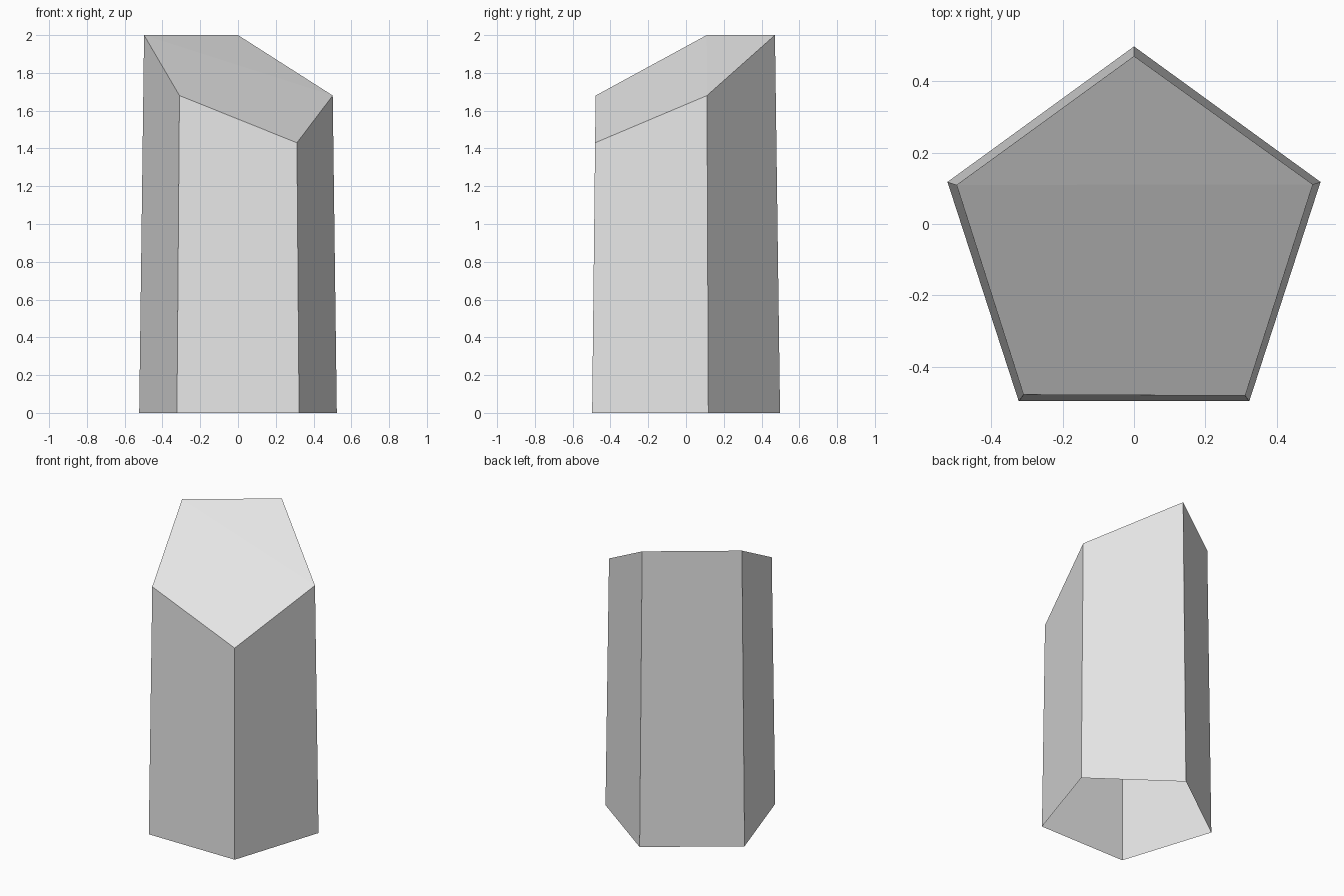
import bpy, bmesh, math

cube = bpy.data.objects.get("Cube")
if cube:
    bpy.data.objects.remove(cube, do_unlink=True)

# Stone colour
stone = bpy.data.materials.new("grey_stone")
stone.use_nodes = True
stone.diffuse_color = (0.8, 0.8, 0.8, 1)
stone.node_tree.nodes["Principled BSDF"].inputs["Base Color"].default_value = (0.8, 0.8, 0.8, 1)

CENTRE_Y = -0.052
# Heights of the five corners, anticlockwise from the back
CORNER_HEIGHTS = [2.0, 2.0, 1.68, 1.43, 1.68]


def corner(index, z):
    """Corner of the gently tapering pentagon at height z."""
    radius = 0.55 - 0.0135 * z
    angle = math.radians(90 + 72 * index)
    return (radius * math.cos(angle), CENTRE_Y + radius * math.sin(angle), z)


bm = bmesh.new()
base = [bm.verts.new(corner(i, 0)) for i in range(5)]
top = [bm.verts.new(corner(i, z)) for i, z in enumerate(CORNER_HEIGHTS)]

# Side walls, open underneath
for i in range(5):
    j = (i + 1) % 5
    bm.faces.new((base[i], base[j], top[j], top[i]))

# Slanted top: back triangle and front quad
bm.faces.new((top[0], top[1], top[4]))
bm.faces.new(top[1:])

mesh = bpy.data.meshes.new("stone_column")
bm.to_mesh(mesh)
bm.free()
mesh.materials.append(stone)
column = bpy.data.objects.new("stone_column", mesh)
bpy.context.collection.objects.link(column)
